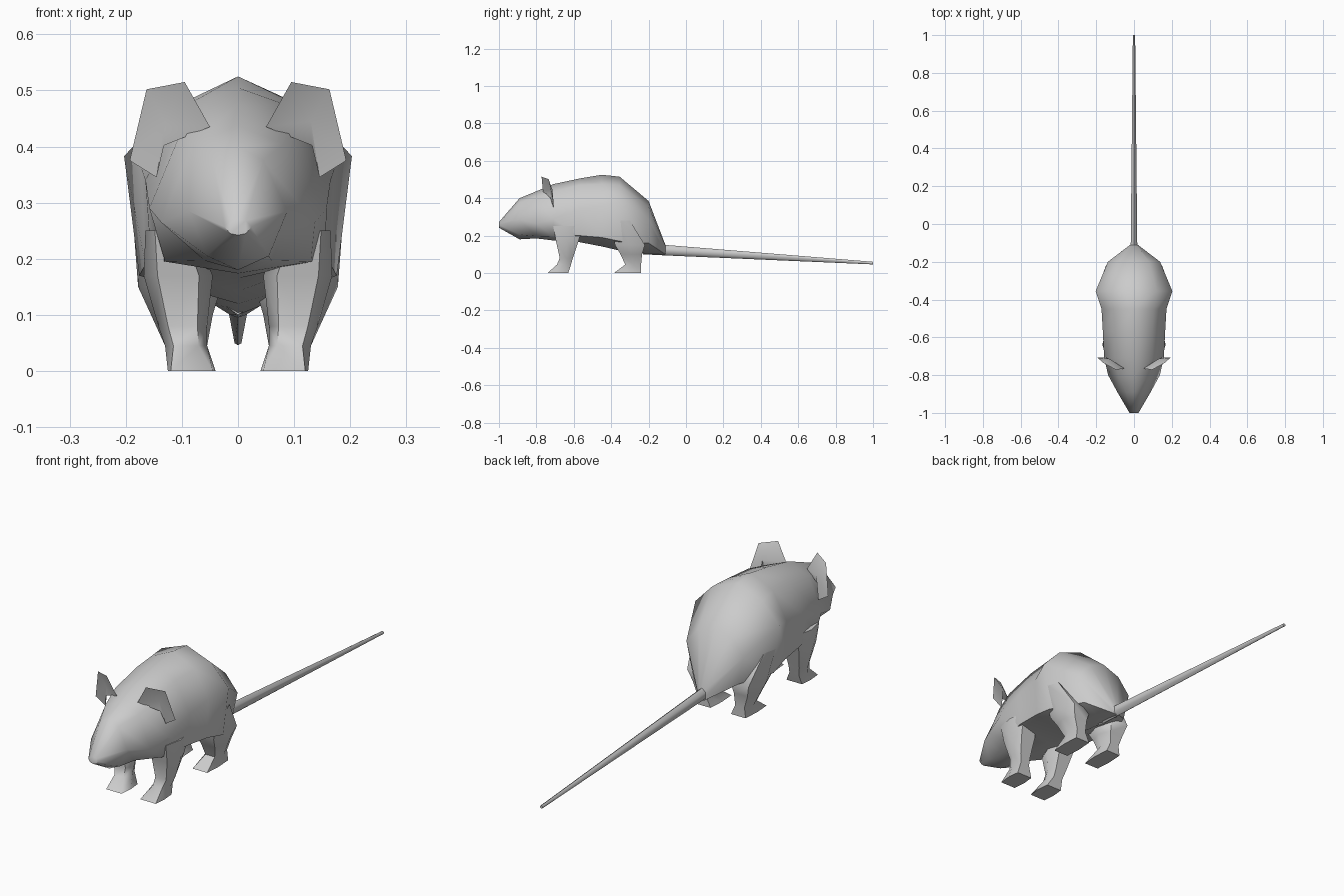
import bpy, math

if "Cube" in bpy.data.objects:
    bpy.data.objects.remove(bpy.data.objects["Cube"])


def make(name, verts, faces, mirror=False, angle=60):
    me = bpy.data.meshes.new(name)
    me.from_pydata(verts, [], faces)
    ob = bpy.data.objects.new(name, me)
    bpy.context.collection.objects.link(ob)
    bpy.ops.object.select_all(action='DESELECT')
    ob.select_set(True)
    bpy.context.view_layer.objects.active = ob
    bpy.ops.object.mode_set(mode='EDIT')
    bpy.ops.mesh.select_all(action='SELECT')
    bpy.ops.mesh.normals_make_consistent(inside=False)
    bpy.ops.object.mode_set(mode='OBJECT')
    bpy.ops.object.shade_smooth_by_angle(angle=math.radians(angle))
    if mirror:
        ob.modifiers.new("Mirror", 'MIRROR').use_axis[0] = True
    return ob


def loft(name, rings, mirror=False, angle=60):
    """Skin a list of equal-sized rings and cap both ends."""
    n = len(rings[0])
    verts = [p for r in rings for p in r]
    faces = [(i * n + j, i * n + (j + 1) % n, (i + 1) * n + (j + 1) % n, (i + 1) * n + j)
             for i in range(len(rings) - 1) for j in range(n)]
    faces += [tuple(range(n)), tuple(range(len(verts) - n, len(verts)))]
    return make(name, verts, faces, mirror, angle)


# Body and head: y, top z, upper x/z, side x/z, lower x/z, bottom z
sections = [
    (-1.00, .272, .014, .268, .024, .257, .014, .245, .242),
    (-0.89, .400, .045, .375, .088, .285, .055, .205, .180),
    (-0.80, .437, .080, .405, .137, .265, .060, .197, .185),
    (-0.71, .475, .098, .435, .158, .290, .130, .195, .174),
    (-0.57, .505, .098, .470, .165, .340, .155, .200, .165),
    (-0.45, .525, .105, .475, .172, .360, .165, .190, .142),
    (-0.355, .515, .120, .470, .203, .383, .176, .170, .120),
    (-0.20, .385, .080, .355, .138, .285, .110, .160, .100),
    (-0.11, .150, .014, .143, .020, .122, .014, .100, .095),
]
rings = []
for y, zt, ux, uz, sx, sz, lx, lz, zb in sections:
    half = [(ux, uz), (sx, sz), (lx, lz)]
    rings.append([(0, y, zt)] + [(x, y, z) for x, z in half] + [(0, y, zb)]
                 + [(-x, y, z) for x, z in reversed(half)])
loft("body", rings)

# Tail: six-sided taper
tail = []
for y, z, rx, rz in [(-.23, .130, .024, .030), (-.11, .122, .020, .028), (1.0, .053, .007, .007)]:
    tail.append([(rx * math.sin(k * math.pi / 3), y, z + rz * math.cos(k * math.pi / 3))
                 for k in range(6)])
loft("tail", tail)


# Legs: z, y front, y back, x inner, x outer
def leg(name, rows):
    rs = []
    for z, y0, y1, x0, x1 in rows:
        ym, d = (y0 + y1) / 2, (x1 - x0) * (.2 if z > .03 else .06)
        rs.append([(x0, ym, z), (x0 + d, y0, z), (x1 - d, y0, z),
                   (x1, ym, z), (x1 - d, y1, z), (x0 + d, y1, z)])
    loft(name, rs, mirror=True)


leg("front_leg", [(.25, -.71, -.55, .08, .165), (.17, -.695, -.575, .045, .168),
                  (.08, -.675, -.605, .055, .142), (.045, -.69, -.615, .055, .13),
                  (0, -.74, -.63, .04, .125)])
leg("hind_leg", [(.28, -.40, -.30, .10, .188), (.15, -.38, -.22, .03, .178),
                 (.10, -.35, -.235, .045, .155), (.045, -.325, -.24, .055, .13),
                 (0, -.385, -.24, .045, .125)])

# Ears: thin cupped outline with front and back skins
outline = [(.050, -.765, .435), (.095, -.772, .515), (.163, -.735, .502),
           (.193, -.708, .375), (.145, -.708, .345), (.132, -.725, .402)]
hub = (.130, -.728, .445)
verts = outline + [hub, (hub[0], hub[1] + .014, hub[2])]
faces = []
for i in range(6):
    j = (i + 1) % 6
    faces += [(i, j, 6), (j, i, 7)]
make("ear", verts, faces, mirror=True, angle=40)
